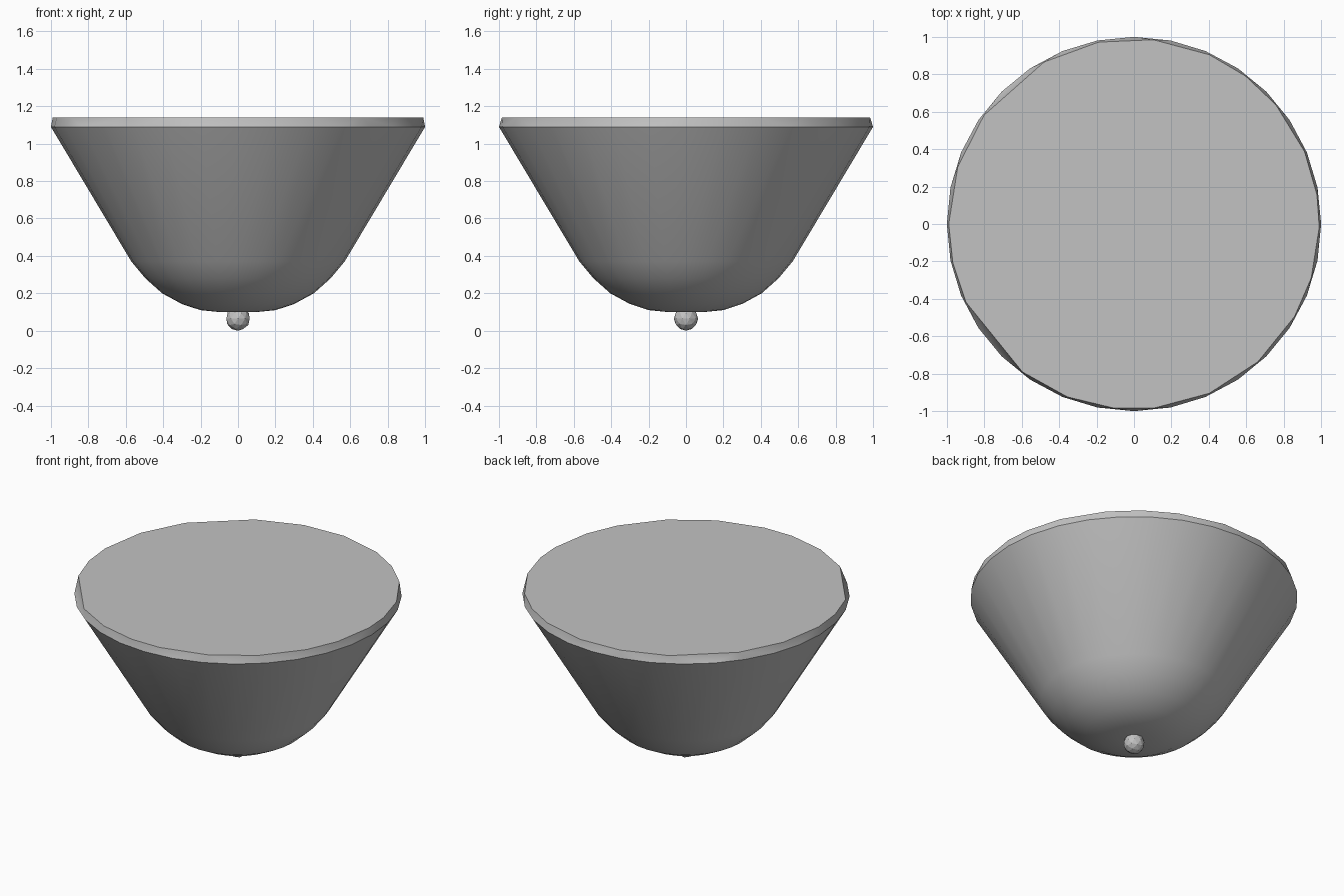
import bpy, bmesh
from math import sin, cos, radians, pi

cube = bpy.data.objects.get("Cube")
if cube:
    bpy.data.objects.remove(cube, do_unlink=True)

GREY = (0.54, 0.54, 0.54, 1)
grey = bpy.data.materials.new("plain grey")
grey.use_nodes = True
grey.diffuse_color = GREY
grey.node_tree.nodes["Principled BSDF"].inputs["Base Color"].default_value = GREY

SEGMENTS = 32
RIM_Z, TOP_Z = 1.09, 1.14


def finish(name, bm, smooth):
    """Turn a bmesh into a named, coloured object."""
    bmesh.ops.recalc_face_normals(bm, faces=bm.faces)
    mesh = bpy.data.meshes.new(name)
    bm.to_mesh(mesh)
    bm.free()
    mesh.materials.append(grey)
    ob = bpy.data.objects.new(name, mesh)
    bpy.context.collection.objects.link(ob)
    if smooth:
        bpy.ops.object.select_all(action='DESELECT')
        ob.select_set(True)
        bpy.context.view_layer.objects.active = ob
        bpy.ops.object.shade_smooth_by_angle(angle=radians(35))
    return ob


# Bowl: rounded base flaring into a straight cone
bm = bmesh.new()
profile = [(0, 0.098), (0.1, 0.1), (0.2, 0.11), (0.3, 0.143), (0.405, 0.2),
           (0.495, 0.28), (0.57, 0.37), (1, RIM_Z)]
verts = [bm.verts.new((r, 0, z)) for r, z in profile]
edges = [bm.edges.new(pair) for pair in zip(verts, verts[1:])]
bmesh.ops.spin(bm, geom=verts + edges, cent=(0, 0, 0), axis=(0, 0, 1),
               angle=2 * pi, steps=SEGMENTS)
bmesh.ops.remove_doubles(bm, verts=bm.verts, dist=0.0005)
finish("bowl", bm, True)

# Lid: flat top with an uneven bevelled edge, wrapped from two rings
bm = bmesh.new()
top_angles = [-168, -155, -127, -111, -96, -84, -66, -48, -30, -17, -1,
              9, 23, 40, 53, 66, 84, 101, 119, 144, 162, 180]
for i in range(SEGMENTS):
    a = 2 * pi * i / SEGMENTS
    bm.verts.new((cos(a), sin(a), RIM_Z))
for deg in top_angles:
    a = radians(deg)
    bm.verts.new((0.99 * cos(a), 0.99 * sin(a), TOP_Z))
bmesh.ops.convex_hull(bm, input=bm.verts)
bm.normal_update()
hidden = [f for f in bm.faces if all(v.co.z < RIM_Z + 0.01 for v in f.verts)]
bmesh.ops.delete(bm, geom=hidden, context='FACES')
cap = [f for f in bm.faces if all(v.co.z > TOP_Z - 0.01 for v in f.verts)]
bmesh.ops.dissolve_faces(bm, faces=cap)
finish("lid", bm, True)

# Small faceted finial under the bowl
bm = bmesh.new()
bmesh.ops.create_icosphere(bm, subdivisions=2, radius=0.065)
bmesh.ops.translate(bm, verts=bm.verts, vec=(0, 0, 0.065))
finish("finial", bm, False)
